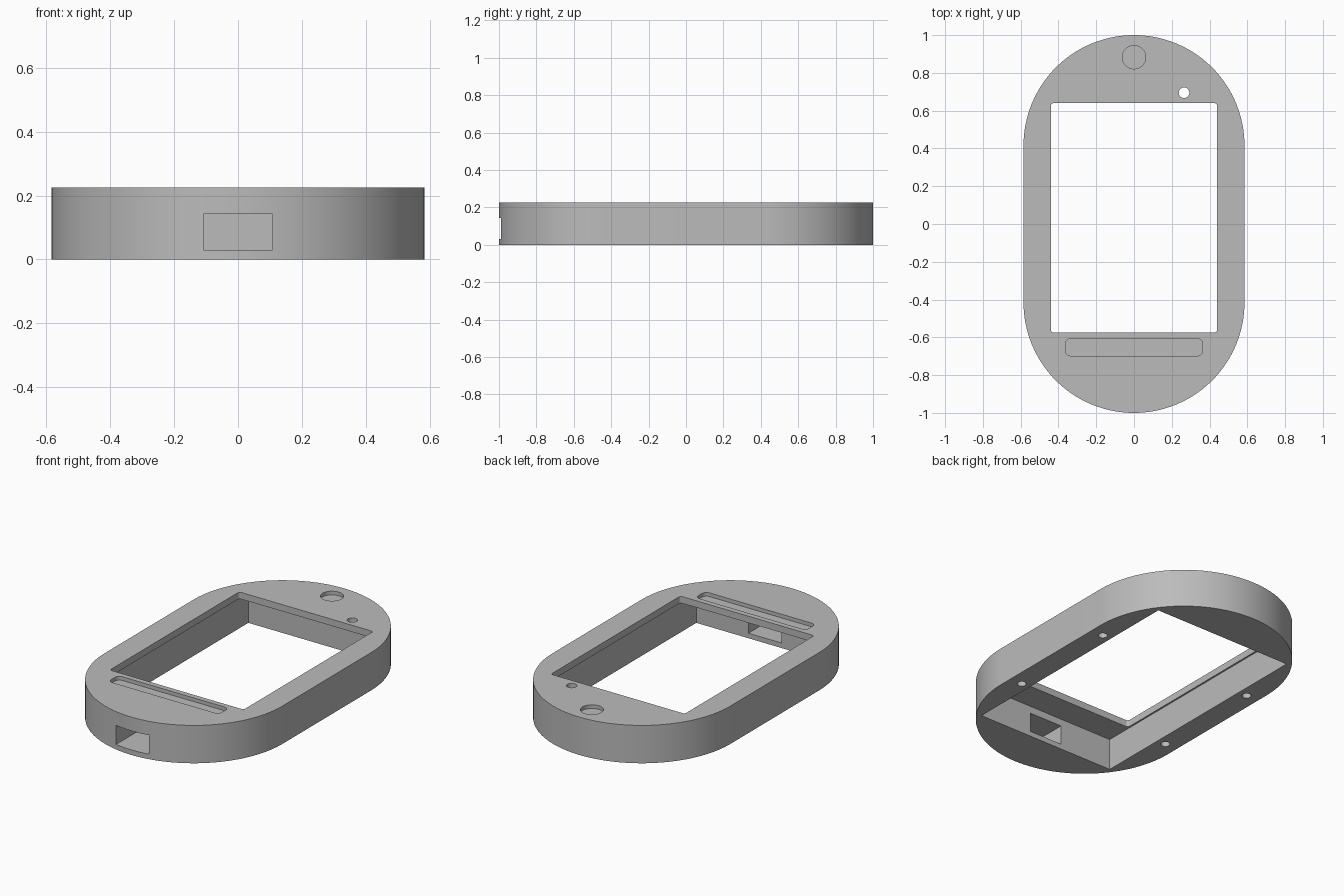
import bpy, bmesh, math
from mathutils import Vector

cube = bpy.data.objects.get("Cube")
if cube:
    bpy.data.objects.remove(cube, do_unlink=True)

HEIGHT = 0.225
RADIUS = 0.585       # end radius of the case
PLATE = 0.04         # thickness of the top plate

grey = bpy.data.materials.new("plain grey")
grey.use_nodes = True
COLOUR = (0.5, 0.5, 0.5, 1)
grey.diffuse_color = COLOUR
grey.node_tree.nodes["Principled BSDF"].inputs["Base Color"].default_value = COLOUR


def rounded_outline(x0, x1, y0, y1, r, steps):
    """Counter-clockwise rectangle with corner arcs of radius r."""
    if r == 0:
        return [(x0, y0), (x1, y0), (x1, y1), (x0, y1)]
    centres = [(x1 - r, y1 - r), (x0 + r, y1 - r), (x0 + r, y0 + r), (x1 - r, y0 + r)]
    points = []
    for corner, (cx, cy) in enumerate(centres):
        for i in range(steps + 1):
            a = (corner + i / steps) * math.pi / 2
            p = (cx + r * math.cos(a), cy + r * math.sin(a))
            if not points or (Vector(p) - Vector(points[-1])).length > 1e-5:
                points.append(p)
    if (Vector(points[0]) - Vector(points[-1])).length < 1e-5:
        points.pop()
    return points


def prism(name, x0, x1, y0, y1, z0, z1, r=0, steps=6):
    """Upright solid with a rounded rectangular section."""
    bm = bmesh.new()
    outline = rounded_outline(x0, x1, y0, y1, r, steps)
    base = bm.faces.new([bm.verts.new((x, y, z0)) for x, y in outline])
    top = bmesh.ops.extrude_face_region(bm, geom=[base])["geom"]
    bmesh.ops.translate(bm, vec=(0, 0, z1 - z0),
                        verts=[v for v in top if isinstance(v, bmesh.types.BMVert)])
    bmesh.ops.recalc_face_normals(bm, faces=bm.faces)
    mesh = bpy.data.meshes.new(name)
    bm.to_mesh(mesh)
    bm.free()
    mesh.materials.append(grey)
    obj = bpy.data.objects.new(name, mesh)
    bpy.context.collection.objects.link(obj)
    return obj


def bore(name, x, y, r, z0, z1):
    return prism(name, x - r, x + r, y - r, y + r, z0, z1, r, 8)


# Case body
case = prism("case", -RADIUS, RADIUS, -1, 1, 0, HEIGHT, RADIUS, 32)

OVER = HEIGHT + 0.05
POCKET = HEIGHT - 0.022
cutters = [
    # Cavity open at the bottom, then the screen window through the plate
    prism("cavity", -0.45, 0.45, -0.74, 0.74, -0.05, HEIGHT - PLATE),
    prism("screen_window", -0.44, 0.44, -0.575, 0.64, 0.1, OVER, 0.015),
    # Shallow pockets and indicator hole on the top
    prism("slot_pocket", -0.363, 0.363, -0.698, -0.607, POCKET, OVER, 0.028),
    bore("round_pocket", 0, 0.883, 0.062, POCKET, OVER),
    bore("indicator_hole", 0.265, 0.695, 0.028, 0.1, OVER),
    # Connector opening through the front wall
    prism("connector_opening", -0.108, 0.108, -1.1, -0.7, 0.03, 0.143),
]
# Screw holes in the underside of the side walls
for x in (-0.505, 0.505):
    for y in (-0.34, 0.34):
        cutters.append(bore("screw_hole", x, y, 0.025, -0.05, 0.12))

bpy.ops.object.select_all(action="DESELECT")
case.select_set(True)
bpy.context.view_layer.objects.active = case
for cutter in cutters:
    mod = case.modifiers.new(cutter.name, "BOOLEAN")
    mod.operation = "DIFFERENCE"
    mod.solver = "EXACT"
    mod.object = cutter
    bpy.ops.object.modifier_apply(modifier=mod.name)
    bpy.data.objects.remove(cutter, do_unlink=True)

bpy.ops.object.shade_smooth_by_angle(angle=math.radians(30))
